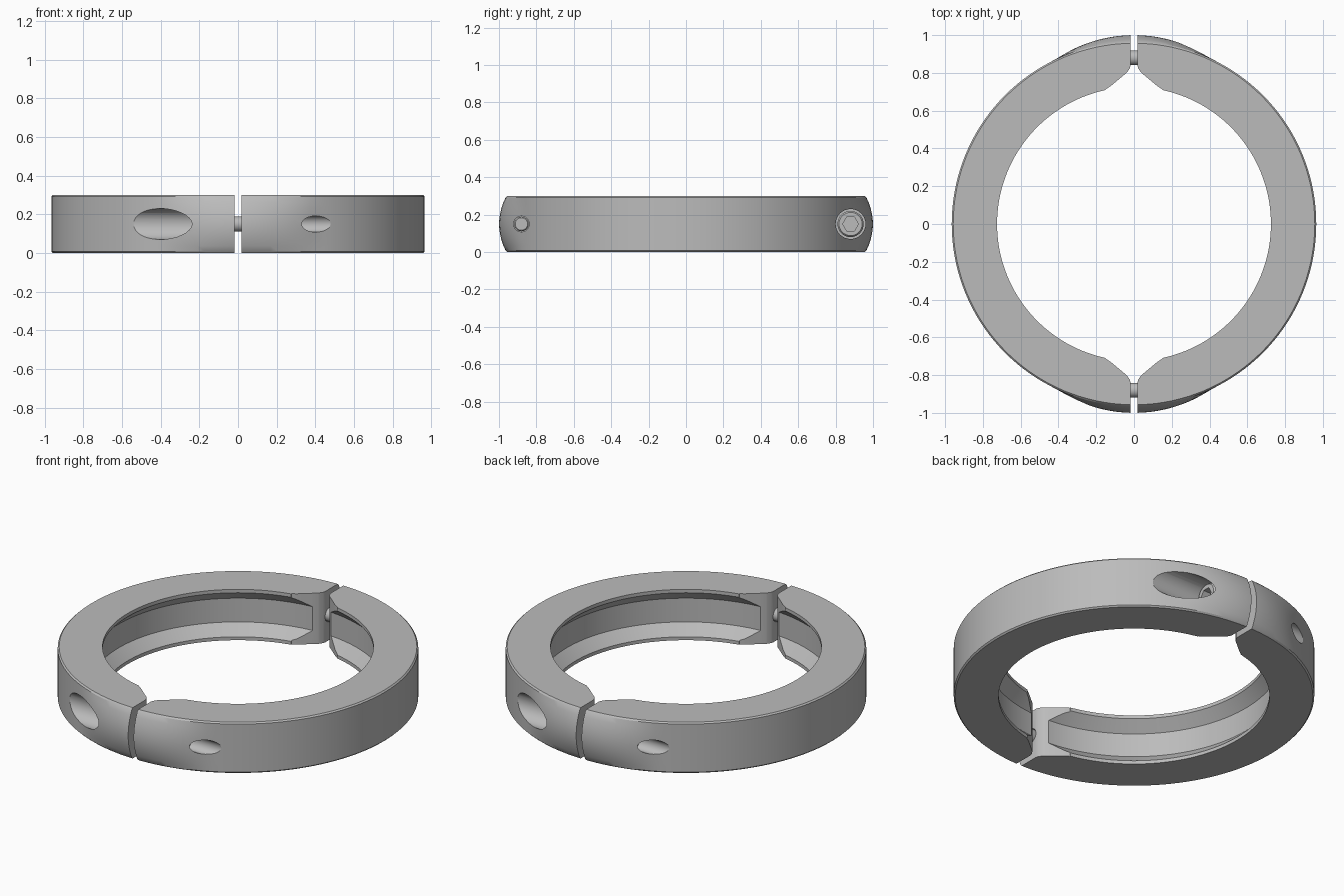
import bpy, bmesh, math
from mathutils import Matrix

if "Cube" in bpy.data.objects:
    bpy.data.objects.remove(bpy.data.objects["Cube"])

steel = bpy.data.materials.new("steel_grey")
steel.diffuse_color = (0.5, 0.5, 0.5, 1)
steel.use_nodes = True
steel.node_tree.nodes["Principled BSDF"].inputs["Base Color"].default_value = steel.diffuse_color

H, MID = 0.30, 0.15        # ring height and mid height
SCREW_Y = 0.88             # distance of the screw axis from the centre
GAP = 0.018                # half of the gap between the two halves


def make_object(name, bm):
    bmesh.ops.recalc_face_normals(bm, faces=bm.faces[:])
    me = bpy.data.meshes.new(name)
    bm.to_mesh(me)
    bm.free()
    me.materials.append(steel)
    ob = bpy.data.objects.new(name, me)
    bpy.context.collection.objects.link(ob)
    return ob


def lathe_x(name, profile, y, n=32):
    """Solid turned around the x direction; profile holds (x, radius)."""
    bm = bmesh.new()
    rings = []
    for x, r in profile:
        rings.append([bm.verts.new((x, y + r * math.cos(2 * math.pi * i / n),
                                    MID + r * math.sin(2 * math.pi * i / n)))
                      for i in range(n)])
    for a, b in zip(rings, rings[1:]):
        for i in range(n):
            j = (i + 1) % n
            bm.faces.new((a[i], a[j], b[j], b[i]))
    bm.faces.new(rings[0])
    bm.faces.new(rings[-1])
    return make_object(name, bm)


def prism(name, outline, z0, z1):
    bm = bmesh.new()
    low = [bm.verts.new((x, y, z0)) for x, y in outline]
    face = bm.faces.new(low)
    ext = bmesh.ops.extrude_face_region(bm, geom=[face])
    top = [v for v in ext["geom"] if isinstance(v, bmesh.types.BMVert)]
    bmesh.ops.translate(bm, verts=top, vec=(0, 0, z1 - z0))
    return make_object(name, bm)


def cut(ob, cutters):
    bpy.context.view_layer.objects.active = ob
    for c in cutters:
        mod = ob.modifiers.new("cut", 'BOOLEAN')
        mod.operation = 'DIFFERENCE'
        mod.solver = 'EXACT'
        mod.object = c
        bpy.ops.object.modifier_apply(modifier=mod.name)
        bpy.data.objects.remove(c)


def smooth(ob):
    bpy.ops.object.select_all(action='DESELECT')
    ob.select_set(True)
    bpy.context.view_layer.objects.active = ob
    bpy.ops.object.shade_smooth_by_angle(angle=math.radians(25))


def section(angle):
    """Cross-section (radius, z): V-sided groove inside, swollen outside at the ends."""
    x = 0.965 * abs(math.cos(angle))
    swell = 0.035 * max(0, 1 - (x / 0.42) ** 2)
    pts = [(0.725, 0), (0.725, 0.02), (0.785, 0.08),
           (0.785, 0.22), (0.725, 0.28), (0.725, H), (0.957, H)]
    rows = 10
    for k in range(rows + 1):
        z = 0.292 - 0.284 * k / rows
        pts.append((0.965 + swell * (1 - ((z - MID) / 0.142) ** 2), z))
    pts.append((0.957, 0))
    return pts


# right half of the ring, slightly past the middle so the gap cut trims it
bm = bmesh.new()
steps = 72
rings = []
for i in range(steps + 1):
    a = -math.pi / 2 + math.pi * i / steps
    rings.append([bm.verts.new((r * math.cos(a), r * math.sin(a), z))
                  for r, z in section(a)])
n = len(rings[0])
for a, b in zip(rings, rings[1:]):
    for i in range(n):
        j = (i + 1) % n
        bm.faces.new((a[i], a[j], b[j], b[i]))
bm.faces.new(rings[0])
bm.faces.new(rings[-1])
half = make_object("right_half_ring", bm)

# gap and slanted inner corners at both ends
corner = [(-0.1, 1.2), (GAP, 1.2), (GAP, 0.84), (0.022, 0.825), (0.036, 0.803),
          (0.125, 0.729), (0.15, 0.713), (0.15, 0.5), (-0.1, 0.5)]
cutters = [prism("end_cutter", [(x, s * y) for x, y in corner], -0.1, 0.4)
           for s in (1, -1)]
# counterbore, clearance hole and threaded hole
cutters.append(lathe_x("counterbore_cutter", [(0.11, 0.08), (1.2, 0.08)], SCREW_Y))
cutters.append(lathe_x("clearance_cutter", [(-0.1, 0.042), (0.2, 0.042)], SCREW_Y))
cutters.append(lathe_x("thread_cutter", [(-0.1, 0.042), (1.2, 0.042)], -SCREW_Y))
cut(half, cutters)

# clamp screw: head with hexagon socket, and shank across the gap
head = lathe_x("back_screw_head", [(0.11, 0.07), (0.225, 0.07), (0.235, 0.062)], SCREW_Y)
cut(head, [lathe_x("socket_cutter", [(0.175, 0.042), (0.4, 0.042)], SCREW_Y, 6)])
shank = lathe_x("back_screw_shank", [(-0.29, 0.033), (-0.284, 0.039), (0.12, 0.039)], SCREW_Y)

# second half and second screw by a half turn
for ob, name in ((half, "left_half_ring"), (head, "front_screw_head"),
                 (shank, "front_screw_shank")):
    smooth(ob)
    twin = ob.copy()
    twin.data = ob.data.copy()
    twin.name = name
    twin.data.transform(Matrix.Rotation(math.pi, 4, 'Z'))
    bpy.context.collection.objects.link(twin)
